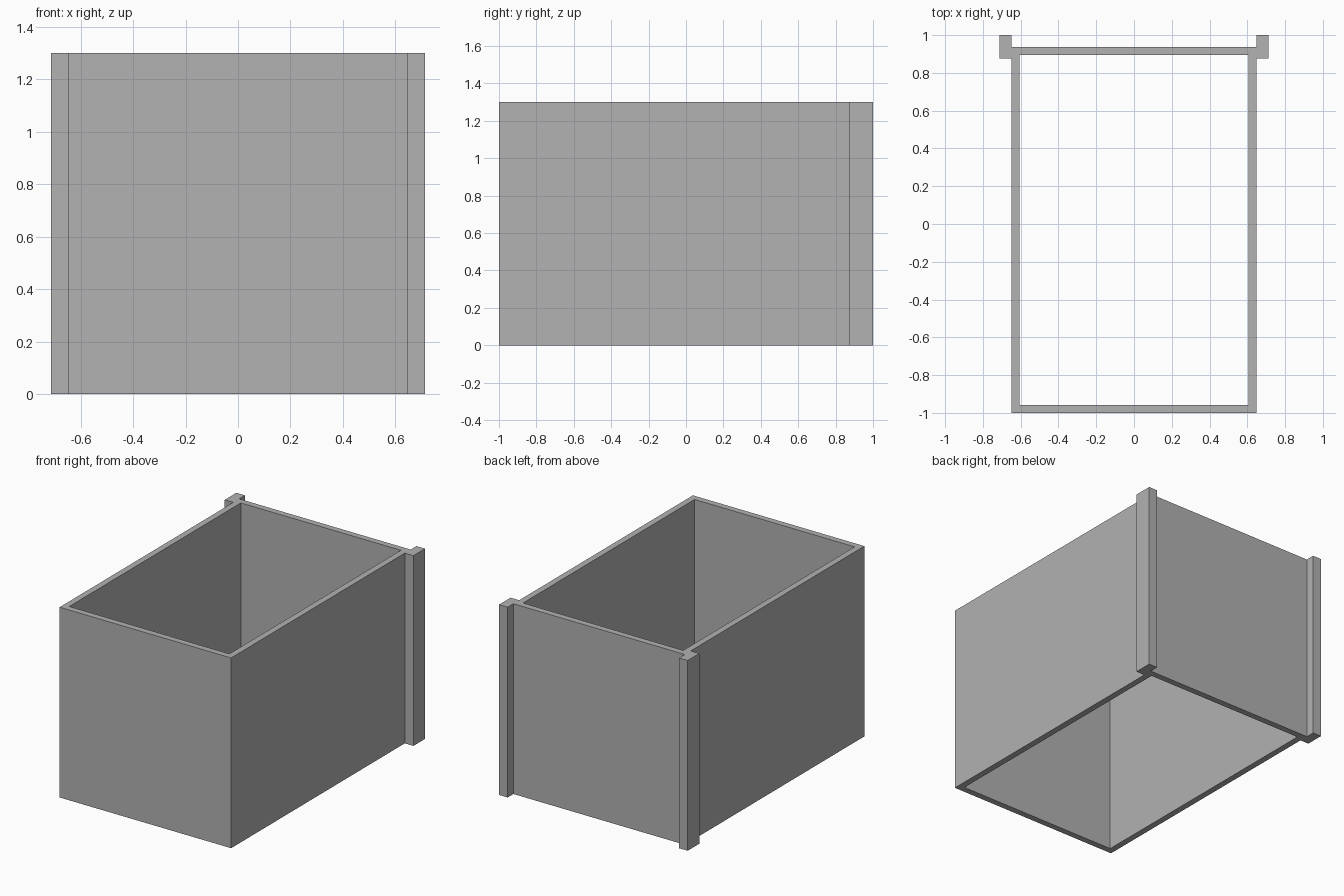
import bpy
import bmesh

cube = bpy.data.objects.get("Cube")
if cube:
    bpy.data.objects.remove(cube, do_unlink=True)

HEIGHT = 1.3
OUTER_X, FRONT_Y, BACK_Y = 0.648, -1.0, 0.938
WALL = 0.043
POST_X, POST_FRONT, POST_BACK = 0.713, 0.875, 1.0

# Single grey material
grey = bpy.data.materials.new("plain_grey")
grey.use_nodes = True
colour = (0.445, 0.445, 0.445, 1)
grey.diffuse_color = colour
grey.node_tree.nodes["Principled BSDF"].inputs["Base Color"].default_value = colour


def rectangle(bm, x0, x1, y0, y1):
    """Four base corners, counter-clockwise."""
    return [bm.verts.new((x, y, 0)) for x, y in ((x0, y0), (x1, y0), (x1, y1), (x0, y1))]


def extrude_to_object(bm, name):
    """Raise the flat base to full height and make it an object."""
    result = bmesh.ops.extrude_face_region(bm, geom=bm.faces[:], use_keep_orig=True)
    top = [v for v in result["geom"] if isinstance(v, bmesh.types.BMVert)]
    bmesh.ops.translate(bm, verts=top, vec=(0, 0, HEIGHT))
    bmesh.ops.recalc_face_normals(bm, faces=bm.faces[:])
    mesh = bpy.data.meshes.new(name)
    bm.to_mesh(mesh)
    bm.free()
    mesh.materials.append(grey)
    obj = bpy.data.objects.new(name, mesh)
    bpy.context.collection.objects.link(obj)
    return obj


# Four walls as one mitred ring, open at top and bottom
bm = bmesh.new()
outer = rectangle(bm, -OUTER_X, OUTER_X, FRONT_Y, BACK_Y)
inner = rectangle(bm, -OUTER_X + WALL, OUTER_X - WALL, FRONT_Y + WALL, BACK_Y - WALL)
for i in range(4):
    j = (i + 1) % 4
    bm.faces.new((outer[i], outer[j], inner[j], inner[i]))
extrude_to_object(bm, "box_walls")

# Upright posts flanking the back wall
for side, name in ((1, "left_back_post"), (-1, "right_back_post")):
    bm = bmesh.new()
    x0, x1 = sorted((side * OUTER_X, side * POST_X))
    bm.faces.new(rectangle(bm, x0, x1, POST_FRONT, POST_BACK))
    extrude_to_object(bm, name)
